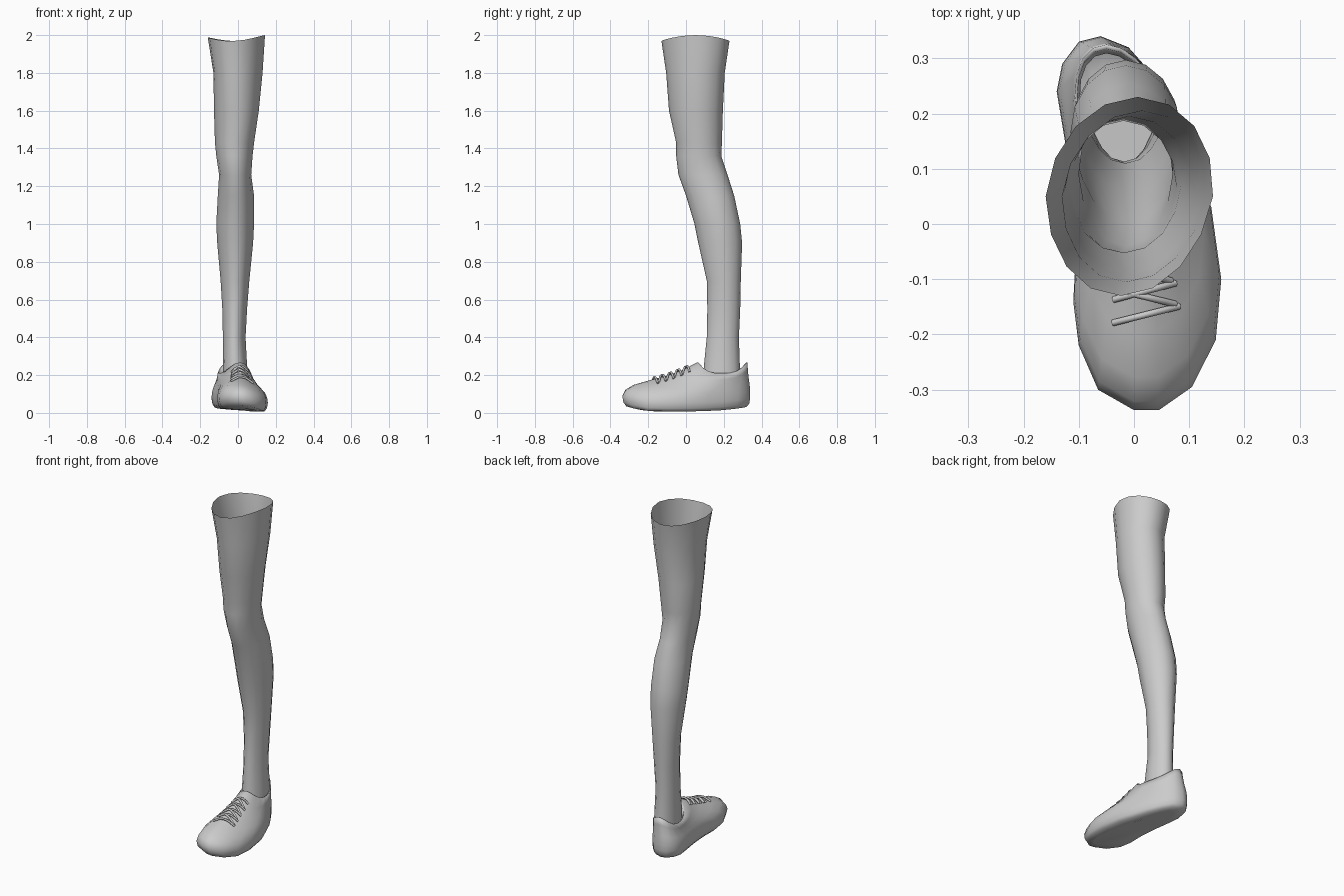
import bpy, bmesh, math
from mathutils import Vector
from mathutils.bvhtree import BVHTree

cube = bpy.data.objects.get("Cube")
if cube:
    bpy.data.objects.remove(cube, do_unlink=True)

grey = bpy.data.materials.new("light_grey")
grey.use_nodes = True
colour = (0.6, 0.6, 0.6, 1)
grey.diffuse_color = colour
grey.node_tree.nodes["Principled BSDF"].inputs["Base Color"].default_value = colour


def loft(name, rings, cap_first=False):
    """Skin a list of closed rings and shade the result smooth."""
    bm = bmesh.new()
    loops = [[bm.verts.new(p) for p in ring] for ring in rings]
    n = len(loops[0])
    for a, b in zip(loops, loops[1:]):
        for i in range(n):
            j = (i + 1) % n
            bm.faces.new((a[i], a[j], b[j], b[i]))
    if cap_first:
        bm.faces.new(loops[0][::-1])
    bmesh.ops.recalc_face_normals(bm, faces=bm.faces)
    mesh = bpy.data.meshes.new(name)
    bm.to_mesh(mesh)
    bm.free()
    mesh.materials.append(grey)
    for p in mesh.polygons:
        p.use_smooth = True
    obj = bpy.data.objects.new(name, mesh)
    bpy.context.collection.objects.link(obj)
    return obj


# Leg: height, left and right edge in x, front and back edge in y
sections = [
    (0.15, -0.08, 0.05, 0.09, 0.29), (0.25, -0.08, 0.048, 0.095, 0.285),
    (0.4, -0.08, 0.04, 0.11, 0.28), (0.55, -0.083, 0.048, 0.113, 0.287),
    (0.7, -0.092, 0.06, 0.11, 0.29), (0.9, -0.11, 0.08, 0.065, 0.297),
    (1.0, -0.115, 0.085, 0.045, 0.287), (1.15, -0.107, 0.085, 0.0, 0.255),
    (1.26, -0.1, 0.07, -0.04, 0.22), (1.36, -0.115, 0.077, -0.052, 0.187),
    (1.43, -0.122, 0.085, -0.052, 0.19), (1.6, -0.127, 0.11, -0.09, 0.195),
    (1.8, -0.13, 0.13, -0.105, 0.205), (2.0, -0.16, 0.143, -0.13, 0.23),
]
SIDES = 16
leg_rings = []
for z, x0, x1, y0, y1 in sections:
    ring = []
    shin = 0.25 if 0.3 < z < 1.2 else 0.08
    for i in range(SIDES):
        t = math.tau * i / SIDES
        c, s = math.cos(t), math.sin(t)
        if s < 0:  # narrower towards the shin
            c *= 1 + shin * s * abs(c)
        x = (x0 + x1) / 2 + c * (x1 - x0) / 2
        y = (y0 + y1) / 2 + s * (y1 - y0) / 2
        dip = 0.025 * s * s + 0.006 * (1 - c) if z == 2 else 0
        if z > 1.7:
            x += 0.015 * s
        ring.append((x, y, z - dip))
    leg_rings.append(ring)
loft("leg", leg_rings)

# Shoe: outline from the heel round the outer side to the toe and back
outline = [
    (-0.06, 0.34), (-0.01, 0.32), (0.03, 0.275), (0.075, 0.2), (0.11, 0.11),
    (0.14, 0.03), (0.158, -0.1), (0.148, -0.21), (0.105, -0.295), (0.045, -0.337),
    (0.0, -0.337), (-0.065, -0.3), (-0.1, -0.22), (-0.11, -0.14), (-0.105, -0.05),
    (-0.11, 0.06), (-0.125, 0.15), (-0.14, 0.24), (-0.13, 0.29), (-0.1, 0.33),
]
N = len(outline)


def sole_height(x, y):
    toe = max(0, -y - 0.15) / 0.19
    heel = max(0, y) / 0.34
    return 0.008 + 0.035 * toe ** 2 + 0.02 * heel ** 2 + 0.1 * max(0, 0.05 - x) * (1 - 0.5 * heel)


def collar(i, shrink=1.0):
    t = math.tau * i / N
    back = math.cos(t)
    x = -0.02 - 0.03 * back + 0.082 * math.sin(t) * shrink
    z = 0.21 + 0.058 * abs(back) ** 3
    return Vector((x, 0.192 + 0.133 * back * shrink, z))


def scaled(k, lift):
    pts = []
    for x, y in outline:
        cx = 0.02 - 0.2 * y
        px, py = cx + (x - cx) * k, y * (1 + (k - 1) * 0.4)
        pts.append(Vector((px, py, sole_height(px, py) + lift)))
    return pts


edge = scaled(1.0, 0.045)
shoe_rings = [scaled(0.45, 0), scaled(0.85, 0.0), scaled(0.96, 0.016), edge]
for s, f in ((0.04, 0.17), (0.15, 0.32), (0.35, 0.45), (0.6, 0.6), (0.82, 0.78), (1, 1)):
    ring = []
    for i, e in enumerate(edge):
        c = collar(i)
        p = e.lerp(c, s)
        p.z = e.z + (c.z - e.z) * f
        ring.append(p)
    shoe_rings.append(ring)
# Collar lip folded down inside
for shrink, drop in ((0.94, 0.002), (0.88, 0.05)):
    shoe_rings.append([collar(i, shrink) - Vector((0, 0, drop)) for i in range(N)])
shoe = loft("shoe", shoe_rings, cap_first=True)

# Laces: criss-cross strands that follow the instep
bm = bmesh.new()
bm.from_mesh(shoe.data)
tree = BVHTree.FromBMesh(bm)
bm.free()


def lace(name, start, end):
    curve = bpy.data.curves.new(name, "CURVE")
    curve.dimensions = "3D"
    curve.bevel_depth = 0.006
    curve.bevel_resolution = 1
    curve.use_fill_caps = True
    spline = curve.splines.new("POLY")
    steps = 6
    spline.points.add(steps)
    for k in range(steps + 1):
        u = k / steps
        p = Vector(start).lerp(Vector(end), u)
        hit = tree.ray_cast(Vector((p.x, p.y, 1)), Vector((0, 0, -1)))[0]
        z = (hit.z if hit else 0.2) + 0.003 + 0.009 * math.sin(math.pi * u)
        spline.points[k].co = (p.x, p.y, z, 1)
    curve.materials.append(grey)
    obj = bpy.data.objects.new(name, curve)
    bpy.context.collection.objects.link(obj)


ROWS = 5
for r in range(ROWS):
    y = -0.175 + 0.042 * r
    mid = 0.022 - 0.003 * r
    half = 0.06 - 0.004 * r
    lace(f"lace_a_{r + 1}", (mid - half, y - 0.004, 0), (mid + half, y + 0.026, 0))
    if r:
        lace(f"lace_b_{r + 1}", (mid - half, y + 0.015, 0), (mid + half, y - 0.012, 0))
